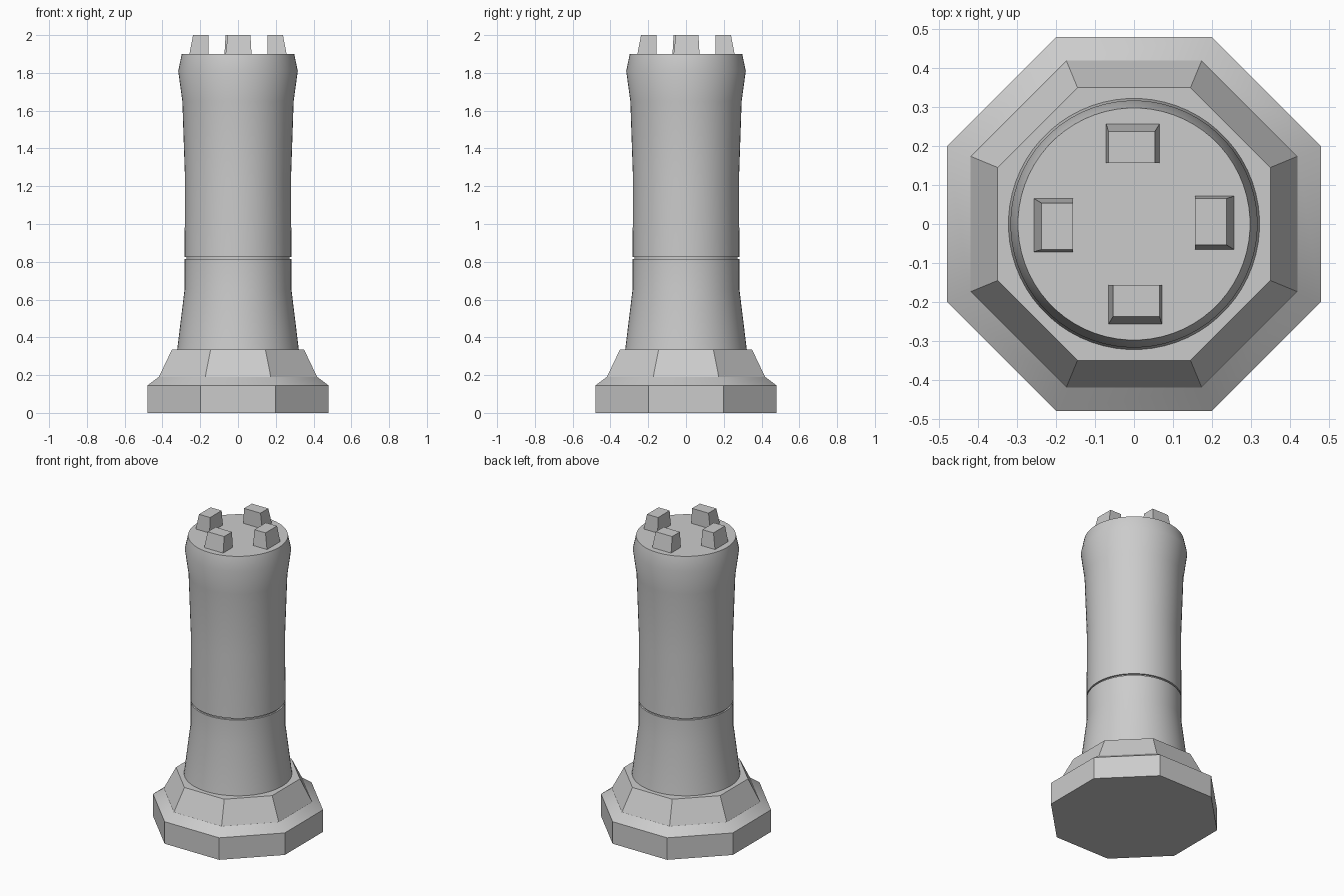
import bpy
import bmesh
from math import pi, cos, sin, radians
from mathutils import Matrix

cube = bpy.data.objects.get("Cube")
if cube:
    bpy.data.objects.remove(cube, do_unlink=True)

stone = bpy.data.materials.new("grey_stone")
stone.use_nodes = True
GREY = (0.6, 0.6, 0.6, 1)
stone.diffuse_color = GREY
stone.node_tree.nodes["Principled BSDF"].inputs["Base Color"].default_value = GREY


def finish(name, bm):
    """Turn a bmesh into a shaded object with the stone material."""
    bmesh.ops.recalc_face_normals(bm, faces=bm.faces)
    mesh = bpy.data.meshes.new(name)
    bm.to_mesh(mesh)
    bm.free()
    mesh.materials.append(stone)
    obj = bpy.data.objects.new(name, mesh)
    bpy.context.collection.objects.link(obj)
    bpy.ops.object.select_all(action="DESELECT")
    obj.select_set(True)
    bpy.context.view_layer.objects.active = obj
    bpy.ops.object.shade_smooth_by_angle(angle=radians(30))
    return obj


def turned(name, profile, sides, flats=False):
    """Stack rings of (radius, height); flats=True measures radius to the side faces."""
    bm = bmesh.new()
    scale = 1 / cos(pi / sides) if flats else 1
    rings = []
    for r, z in profile:
        angles = [2 * pi * (i + 0.5) / sides for i in range(sides)]
        rings.append([bm.verts.new((r * scale * cos(a), r * scale * sin(a), z))
                      for a in angles])
    for low, high in zip(rings, rings[1:]):
        for i in range(sides):
            j = (i + 1) % sides
            bm.faces.new((low[i], low[j], high[j], high[i]))
    bm.faces.new(rings[0])
    bm.faces.new(rings[-1])
    return finish(name, bm)


def merlon(name, angle):
    """Block with a straight inner wall and tapering outer walls."""
    bm = bmesh.new()
    rings = []
    for x0, x1, y1, z in ((-0.072, 0.067, 0.259, 1.89), (-0.066, 0.054, 0.238, 2)):
        corners = ((x0, 0.157), (x1, 0.157), (x1, y1), (x0, y1))
        rings.append([bm.verts.new((x, y, z)) for x, y in corners])
    low, high = rings
    for i in range(4):
        j = (i + 1) % 4
        bm.faces.new((low[i], low[j], high[j], high[i]))
    bm.faces.new(low)
    bm.faces.new(high)
    bmesh.ops.rotate(bm, verts=bm.verts, matrix=Matrix.Rotation(angle, 3, "Z"))
    return finish(name, bm)


# Octagonal foot with a sloped shoulder, and the tapering plinth on it
turned("foot", [(0.48, 0), (0.48, 0.145), (0.42, 0.19)], 8, flats=True)
turned("plinth", [(0.42, 0.188), (0.35, 0.335)], 8, flats=True)

# Round column: flared lower part, narrow groove, upper part with a swollen head
turned("column", [
    (0.323, 0.33), (0.283, 0.655), (0.283, 0.815),
    (0.274, 0.816), (0.274, 0.825), (0.283, 0.826),
    (0.281, 1.24), (0.295, 1.65), (0.317, 1.81), (0.298, 1.9),
], 64)

# Four merlons around the top
for side, name in enumerate(("back", "right", "front", "left")):
    merlon(name + "_merlon", side * pi / 2)
